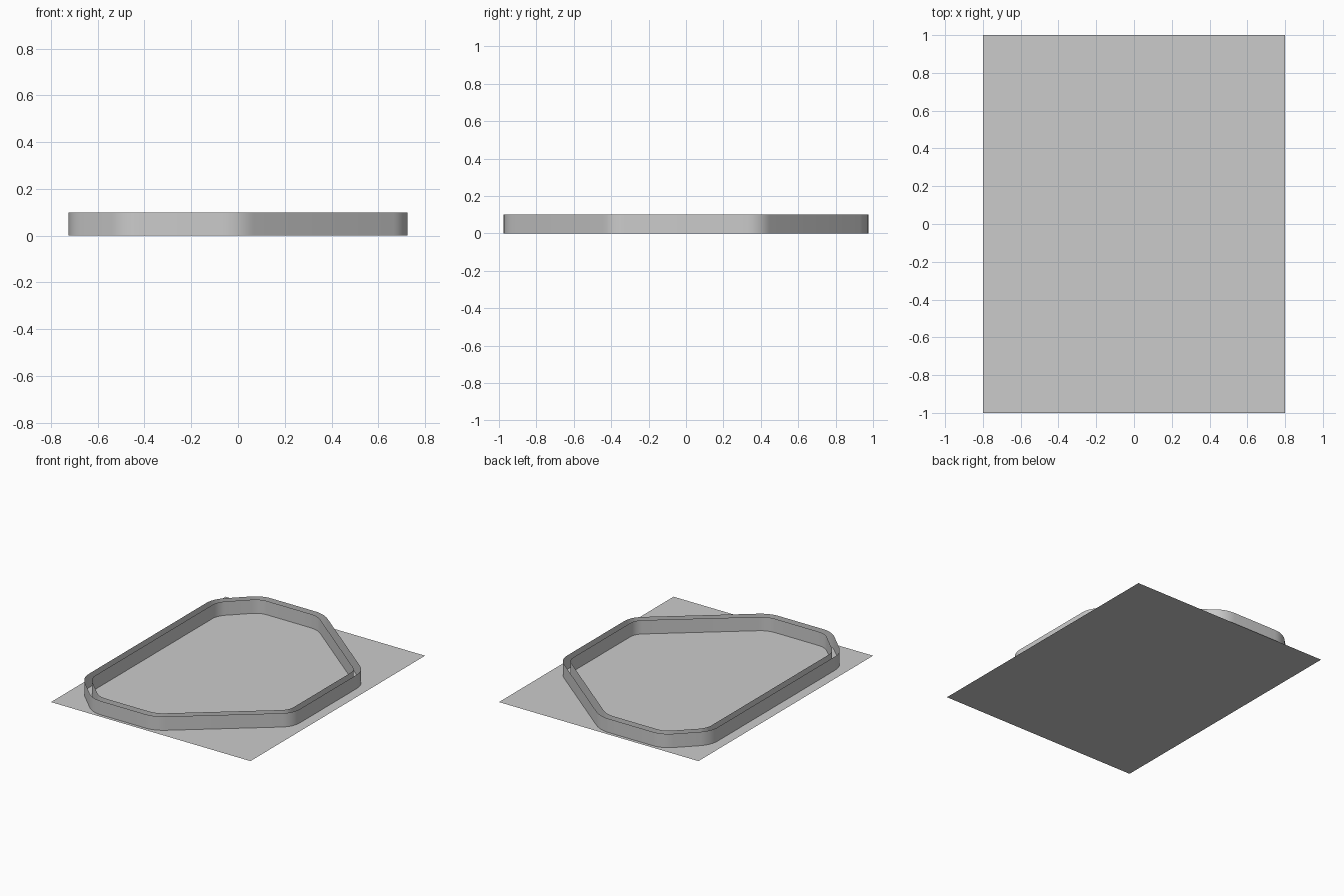
import bpy, math
from mathutils import Vector

if "Cube" in bpy.data.objects:
    bpy.data.objects.remove(bpy.data.objects["Cube"])

HEIGHT, THICK, SEGS, TANGENT = 0.10, 0.05, 6, 0.075

# Sharp corners of the outer rim, back half; mirrored in y for the front half
half = [(0.725, 0.40), (0.01, 0.975), (-0.49, 0.975), (-0.725, 0.745)]
corners = [Vector(p) for p in half] + [Vector((x, -y)) for x, y in reversed(half)]


def rounded_loop(inset):
    """Rounded outline, counter-clockwise, moved inwards by inset."""
    pts = []
    n = len(corners)
    for i, c in enumerate(corners):
        d0 = (c - corners[i - 1]).normalized()
        d1 = (corners[(i + 1) % n] - c).normalized()
        a0 = math.atan2(-d0.x, d0.y)          # outward normal angles
        a1 = math.atan2(-d1.x, d1.y)
        a0, a1 = math.atan2(-d0.x, d0.y), math.atan2(-d1.x, d1.y)
        turn = math.atan2(d0.x * d1.y - d0.y * d1.x, d0.dot(d1))
        start = math.atan2(d0.y, d0.x) - math.pi / 2
        r = TANGENT / math.tan(turn / 2)
        centre = c - d0 * TANGENT + Vector((-d0.y, d0.x)) * r
        for k in range(SEGS + 1):
            a = start + turn * k / SEGS
            pts.append(centre + Vector((math.cos(a), math.sin(a))) * (r - inset))
    return pts


def make_object(name, verts, faces):
    mesh = bpy.data.meshes.new(name)
    mesh.from_pydata(verts, [], faces)
    mesh.update()
    obj = bpy.data.objects.new(name, mesh)
    bpy.context.collection.objects.link(obj)
    return obj


def make_wall(name, inset, outward):
    """Open upright band following the rounded outline."""
    loop = rounded_loop(inset)
    n = len(loop)
    verts = [(p.x, p.y, z) for z in (0, HEIGHT) for p in loop]
    faces = []
    for i in range(n):
        j = (i + 1) % n
        f = (i, j, n + j, n + i)
        faces.append(f if outward else f[::-1])
    obj = make_object(name, verts, faces)
    for p in obj.data.polygons:
        p.use_smooth = True
    return obj


# Flat base sheet
make_object("base_sheet", [(-0.8, -1, 0), (0.8, -1, 0), (0.8, 1, 0), (-0.8, 1, 0)], [(0, 1, 2, 3)])

# Double rim, open at the top
make_wall("outer_rim_wall", 0.0, True)
make_wall("inner_rim_wall", THICK, False)
